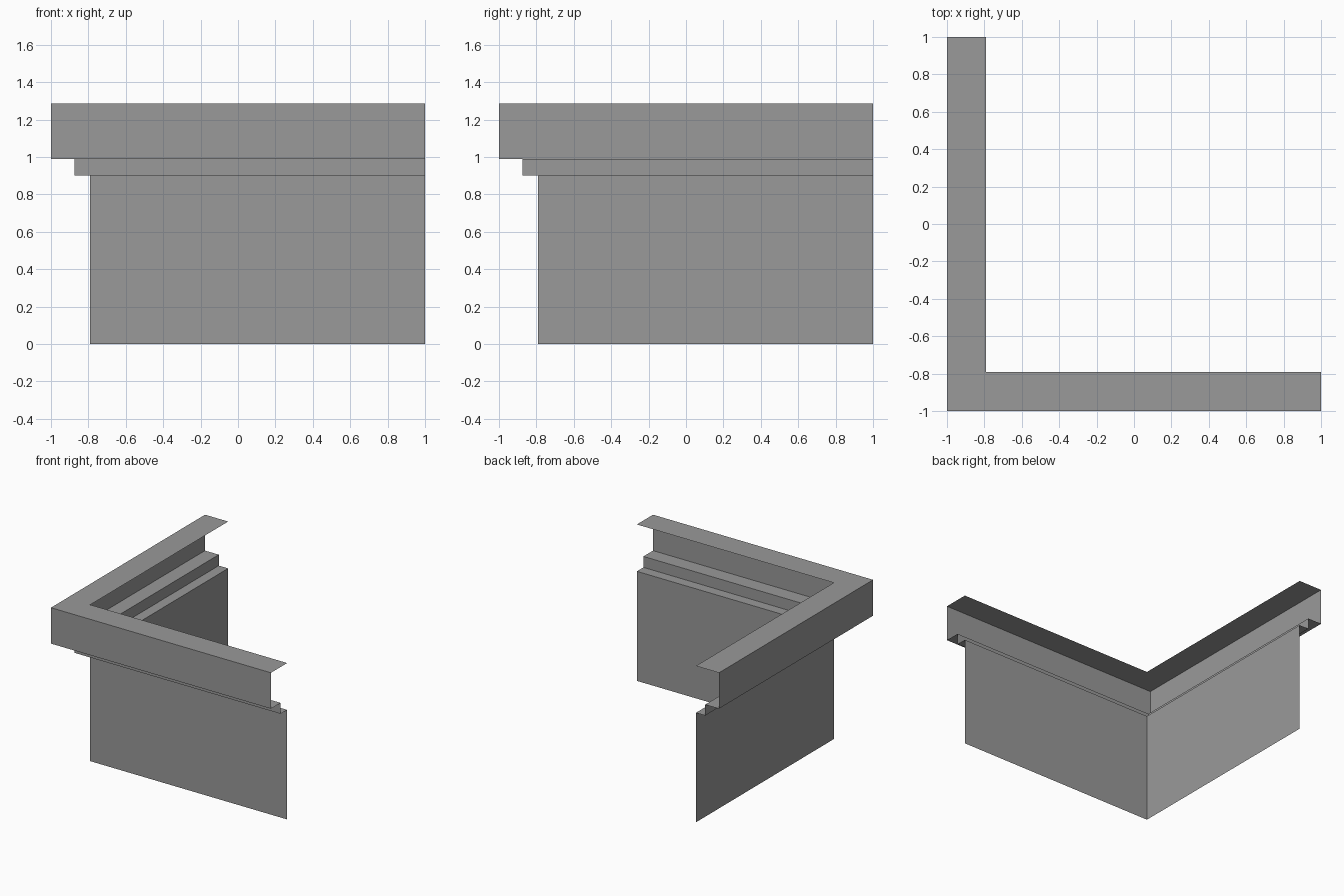
import bpy
import bmesh

cube = bpy.data.objects.get("Cube")
if cube:
    bpy.data.objects.remove(cube, do_unlink=True)

# Single plain grey finish
grey = bpy.data.materials.new("plain_grey")
grey.use_nodes = True
colour = (0.32, 0.32, 0.32, 1)
grey.diffuse_color = colour
grey.node_tree.nodes["Principled BSDF"].inputs["Base Color"].default_value = colour

END = 1.0       # open ends of both wings
WALL = 0.79     # offset of the wall sheet
STEP = 0.875    # offset of the small moulding
EAVE = 1.0      # offset of the overhanging fascia
Z_WALL, Z_STEP, Z_TOP = 0.9, 0.99, 1.285


def mitred_sheet(name, profile):
    """Sweep an (offset, height) profile round the L-shaped corner."""
    bm = bmesh.new()
    rows = [[bm.verts.new(p) for p in ((-d, END, z), (-d, -d, z), (END, -d, z))]
            for d, z in profile]
    for low, high in zip(rows, rows[1:]):
        for i in range(2):
            bm.faces.new((low[i], low[i + 1], high[i + 1], high[i]))
    mesh = bpy.data.meshes.new(name)
    bm.to_mesh(mesh)
    bm.free()
    mesh.materials.append(grey)
    obj = bpy.data.objects.new(name, mesh)
    bpy.context.collection.objects.link(obj)
    return obj


# Thin corner wall
mitred_sheet("corner_wall", [(WALL, 0), (WALL, Z_WALL)])
# Stepped moulding under the eave: soffit and riser
mitred_sheet("stepped_moulding", [(WALL, Z_WALL), (STEP, Z_WALL), (STEP, Z_STEP)])
# Overhanging eave: soffit, fascia and flat top
mitred_sheet("eave", [(STEP, Z_STEP), (EAVE, Z_STEP), (EAVE, Z_TOP), (WALL, Z_TOP)])
